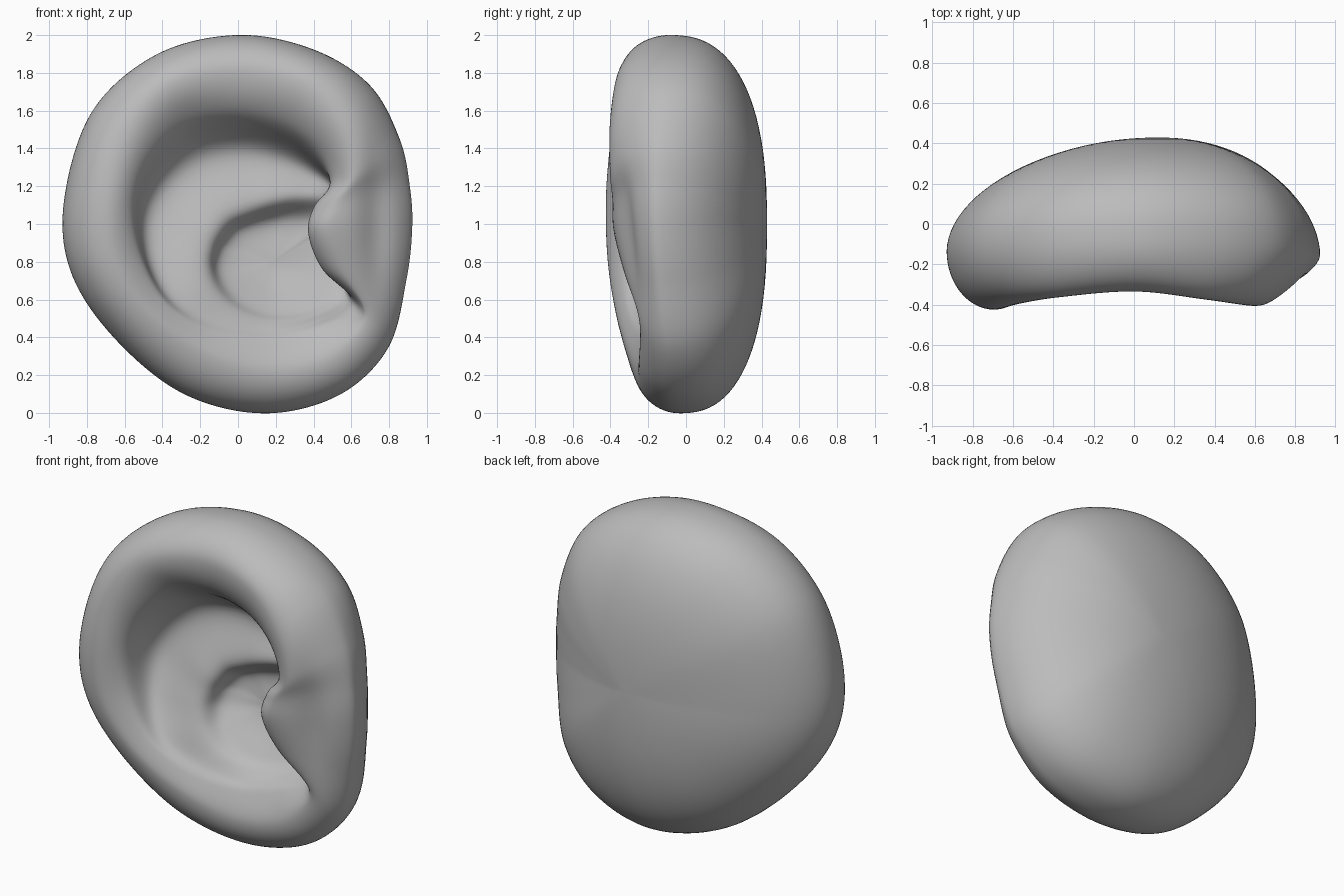
import bpy, bmesh, math
from mathutils import Vector

if "Cube" in bpy.data.objects:
    bpy.data.objects.remove(bpy.data.objects["Cube"])

SEG = 192          # columns around the ear
SPOKES = 16        # control points in each contour


def catmull(a, b, c, d, t):
    return 0.5 * (2 * b + (c - a) * t + (2 * a - 5 * b + 4 * c - d) * t * t
                  + (3 * b - a - 3 * c + d) * t ** 3)


def contour(*pts):
    """Smooth closed ring through 16 matching control points."""
    p = [Vector(q) for q in pts]
    ring = []
    for i in range(SEG):
        u = i * SPOKES / SEG
        k, t = int(u), u - int(u)
        ring.append(catmull(*(p[(k + o) % SPOKES] for o in (-1, 0, 1, 2)), t))
    return ring


# Outer silhouette
edge = contour((.925, -.16, .98), (.912, -.16, 1.2), (.858, -.14, 1.45), (.70, -.10, 1.735),
               (.40, -.08, 1.925), (0, -.08, 2.002), (-.43, -.09, 1.90), (-.772, -.11, 1.6),
               (-.922, -.13, 1.13), (-.888, -.13, .75), (-.665, -.10, .405), (-.30, -.07, .105),
               (.13, -.03, -.004), (.53, -.05, .09), (.795, -.09, .34), (.893, -.14, .7))
# Foremost line of the rolled rim
crest = contour((.49, -.385, .97), (.54, -.39, 1.12), (.62, -.405, 1.27), (.56, -.405, 1.52),
                (.35, -.375, 1.74), (0, -.335, 1.81), (-.38, -.365, 1.72), (-.60, -.40, 1.45),
                (-.69, -.425, 1.13), (-.66, -.415, .8), (-.48, -.37, .52), (-.20, -.31, .32),
                (.15, -.265, .22), (.47, -.25, .28), (.68, -.25, .5), (.56, -.33, .75))
# Lip where the rim turns into the hollow
lip = contour((.37, -.27, .95), (.40, -.27, 1.09), (.49, -.28, 1.22), (.42, -.28, 1.40),
              (.25, -.27, 1.54), (0, -.26, 1.60), (-.28, -.27, 1.55), (-.47, -.32, 1.36),
              (-.555, -.35, 1.12), (-.525, -.34, .84), (-.39, -.32, .58), (-.15, -.27, .42),
              (.15, -.22, .37), (.40, -.19, .42), (.62, -.17, .57), (.445, -.23, .76))
# Foot of the wall below the lip
foot = contour((.46, .06, .95), (.48, .05, 1.09), (.51, .0, 1.20), (.39, .0, 1.29),
               (.22, .0, 1.36), (0, .0, 1.39), (-.22, -.02, 1.34), (-.39, -.06, 1.20),
               (-.475, -.11, 1.02), (-.45, -.18, .8), (-.33, -.24, .60), (-.12, -.22, .48),
               (.13, -.18, .43), (.38, -.14, .47), (.58, -.06, .59), (.51, .03, .77))
# Inner ridge around the bowl
ridge = contour((.47, .08, .95), (.47, .06, 1.05), (.45, .01, 1.12), (.31, -.02, 1.14),
                (.17, -.04, 1.125), (.05, -.05, 1.095), (-.06, -.07, 1.05), (-.13, -.10, .97),
                (-.17, -.12, .88), (-.18, -.145, .78), (-.14, -.165, .66), (-.03, -.16, .55),
                (.15, -.13, .49), (.36, -.085, .51), (.54, -.01, .61), (.50, .06, .78))
# Floor of the bowl
bowl = contour((.43, .09, .93), (.42, .09, .98), (.36, .09, 1.01), (.26, .085, 1.015),
               (.16, .08, 1.0), (.08, .07, .98), (.01, .06, .95), (-.04, .045, .90),
               (-.07, .025, .85), (-.08, -.005, .77), (-.04, -.045, .68), (.05, -.065, .60),
               (.18, -.055, .56), (.33, -.025, .58), (.45, .03, .67), (.45, .07, .79))

bowl_centre = Vector((.18, .065, .80))
back_centre = Vector((.12, .43, 1.0))
rows = []

# Domed back, boxier towards the top and bottom than towards the sides
for j in range(1, 25):
    a = j / 24 * math.pi / 2
    row = []
    for e in edge:
        dx, dz = e.x - back_centre.x, e.z - back_centre.z
        up = (dz * dz / (dx * dx + dz * dz)) ** .75
        power = 1.06 - .24 * up
        s, c = math.sin(a) ** power, max(math.cos(a), 0) ** power
        row.append(Vector((back_centre.x + dx * s, e.y + (back_centre.y - e.y) * c,
                           back_centre.z + dz * s)))
    rows.append(row)

# Rounded outside of the rim, from the silhouette to the crest
for j in range(1, 17):
    a = j / 16 * math.pi / 2
    row = []
    for e, k in zip(edge, crest):
        # The side that meets the head is flatter
        side = min(max((e.x - .6) / .3, 0), 1)
        w = (1 - math.cos(a)) ** (1 - .2 * side)
        h = math.sin(a) ** (1 + .15 * side)
        p = Vector((e.x + (k.x - e.x) * w, e.y + (k.y - e.y) * h,
                    e.z + (k.z - e.z) * w))
        # Shallow groove in front of the rim root
        p.y += .04 * math.exp(-((p.x - .73) / .07) ** 2 - ((p.z - .98) / .3) ** 2)
        row.append(p)
    rows.append(row)

# Inner relief: lip, wall, ridge and bowl
for k in range(5):
    for j in range(1, 10):
        if k == 4 and j == 9:
            break
        row = []
        for i in range(SEG):
            c, l, b = crest[i], lip[i], bowl[i]
            before = Vector((2 * c.x - l.x, l.y, 2 * c.z - l.z))
            after = Vector((2 * bowl_centre.x - b.x, b.y, 2 * bowl_centre.z - b.z))
            path = [before, c, l, foot[i], ridge[i], b, bowl_centre, after]
            row.append(catmull(*path[k:k + 4], j / 9))
        rows.append(row)

# Stitch the rows into a closed skin
bm = bmesh.new()
vrows = [[bm.verts.new(p) for p in row] for row in rows]
for r0, r1 in zip(vrows, vrows[1:]):
    for i in range(SEG):
        n = (i + 1) % SEG
        bm.faces.new((r0[i], r0[n], r1[n], r1[i]))
for centre, row in ((back_centre, vrows[0]), (bowl_centre, vrows[-1])):
    v = bm.verts.new(centre)
    for i in range(SEG):
        bm.faces.new((v, row[i], row[(i + 1) % SEG]))
bmesh.ops.recalc_face_normals(bm, faces=bm.faces)
for f in bm.faces:
    f.smooth = True
mesh = bpy.data.meshes.new("ear")
bm.to_mesh(mesh)
bm.free()

# Plain grey clay
clay = bpy.data.materials.new("grey_clay")
clay.diffuse_color = (.5, .5, .5, 1)
clay.use_nodes = True
clay.node_tree.nodes["Principled BSDF"].inputs["Base Color"].default_value = clay.diffuse_color
mesh.materials.append(clay)
ear = bpy.data.objects.new("ear", mesh)
bpy.context.collection.objects.link(ear)

# Soften the relief
soft = ear.modifiers.new("soften", 'SMOOTH')
soft.factor = .5
soft.iterations = 6
